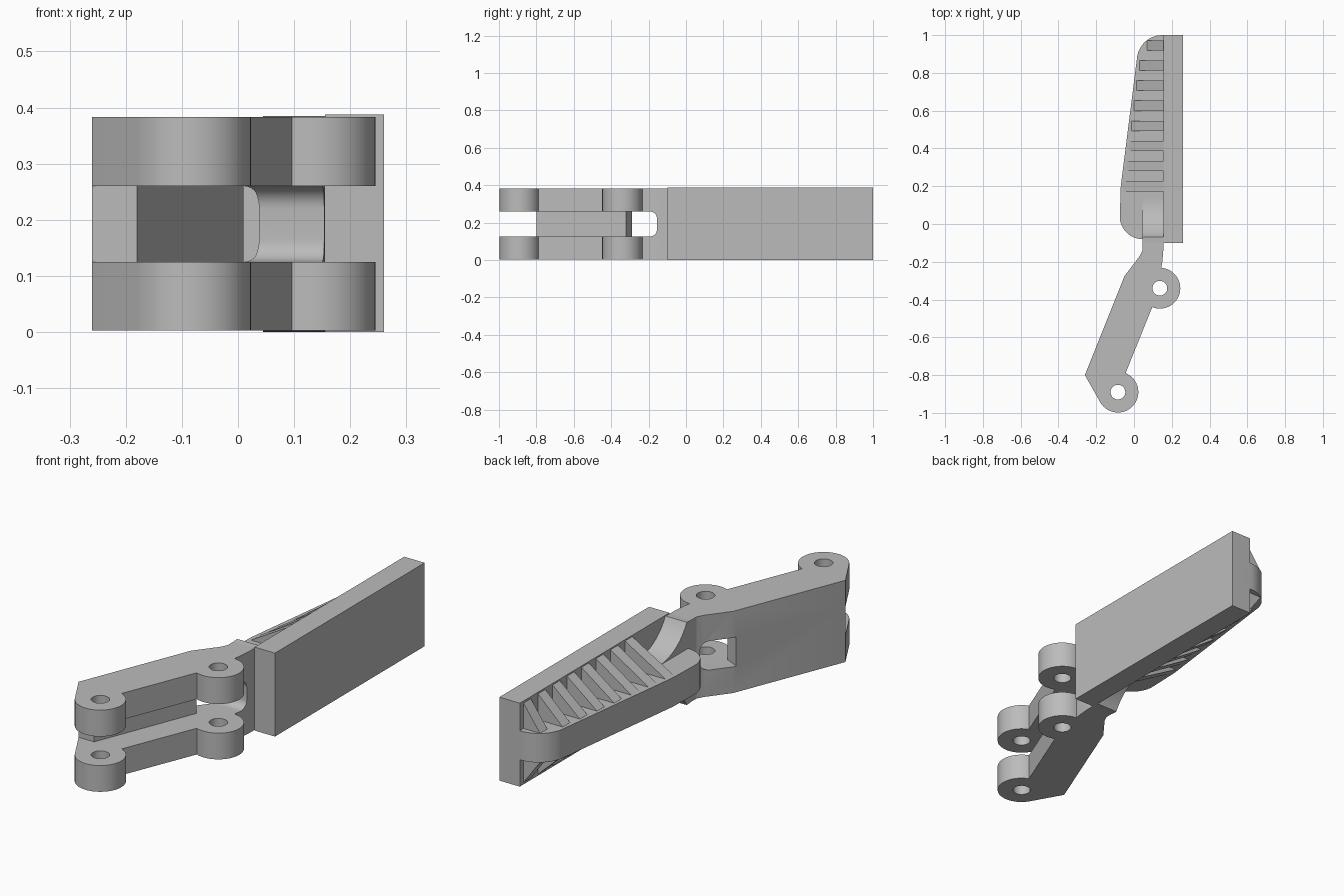
import bpy, bmesh, math

cube = bpy.data.objects.get("Cube")
if cube:
    bpy.data.objects.remove(cube, do_unlink=True)

GREY = (0.5, 0.5, 0.5, 1)
mat = bpy.data.materials.new("plain grey")
mat.use_nodes = True
mat.diffuse_color = GREY
mat.node_tree.nodes["Principled BSDF"].inputs["Base Color"].default_value = GREY

# Shared heights: the central layer lies between LOW and HIGH
TOP, LOW, HIGH = 0.385, 0.125, 0.26


def arc(cx, cy, r, start, end, steps=24):
    angles = [math.radians(start + (end - start) * i / steps) for i in range(steps + 1)]
    return [(cx + r * math.cos(a), cy + r * math.sin(a)) for a in angles]


def prism(name, outline, lo, hi, axis="z", round_y=None, radius=0.04):
    """Extrude a 2D outline along an axis; optionally round the edges at one y."""
    place = {"x": lambda a, b, c: (c, a, b),
             "y": lambda a, b, c: (a, c, b),
             "z": lambda a, b, c: (a, b, c)}[axis]
    bm = bmesh.new()
    lower = [bm.verts.new(place(a, b, lo)) for a, b in outline]
    upper = [bm.verts.new(place(a, b, hi)) for a, b in outline]
    bm.faces.new(lower)
    bm.faces.new(upper)
    for i in range(len(outline)):
        j = (i + 1) % len(outline)
        bm.faces.new((lower[i], lower[j], upper[j], upper[i]))
    bmesh.ops.recalc_face_normals(bm, faces=bm.faces)
    if round_y is not None:
        edges = [e for e in bm.edges
                 if all(abs(v.co.y - round_y) < 1e-4 for v in e.verts)
                 and abs(e.verts[0].co.z - e.verts[1].co.z) < 1e-4]
        bmesh.ops.bevel(bm, geom=edges, offset=radius, segments=8,
                        profile=0.5, affect="EDGES")
    mesh = bpy.data.meshes.new(name)
    bm.to_mesh(mesh)
    bm.free()
    mesh.materials.append(mat)
    obj = bpy.data.objects.new(name, mesh)
    bpy.context.collection.objects.link(obj)
    return obj


def activate(obj):
    bpy.ops.object.select_all(action="DESELECT")
    obj.select_set(True)
    bpy.context.view_layer.objects.active = obj


def cut(obj, cutter):
    cutter.hide_render = True
    mod = obj.modifiers.new("cut", "BOOLEAN")
    mod.operation = "DIFFERENCE"
    mod.solver = "EXACT"
    mod.object = cutter
    activate(obj)
    bpy.ops.object.modifier_apply(modifier=mod.name)
    bpy.data.objects.remove(cutter, do_unlink=True)


def smooth(obj):
    activate(obj)
    bpy.ops.object.shade_smooth_by_angle(angle=math.radians(25))


# Forked arm with two pivot bosses
END_PIVOT, MID_PIVOT = (-0.085, -0.89), (0.137, -0.34)
BOSS, HOLE = 0.108, 0.039
outline = [(-0.26, -0.8)]
outline += arc(*END_PIVOT, BOSS, 210, 428, 40)
outline += arc(*MID_PIVOT, BOSS, 248, 446, 40)
outline += [(0.15, -0.2), (0.155, -0.14), (0.155, -0.09), (0.045, -0.09),
            (0.045, -0.14), (0.03, -0.17), (-0.05, -0.275)]
arm = prism("forked_arm", outline, 0.003, 0.383)

# Central slot, leaving a slanted web and the neck
slot = [(-0.4, -1.1), (0.4, -1.1), (0.4, -0.155), (-0.2, -0.155),
        (-0.2, -0.22), (0.01, -0.32), (-0.18, -0.8), (-0.4, -0.8)]
cut(arm, prism("slot_cutter", slot, LOW, HIGH, round_y=-0.155))
for pivot in (END_PIVOT, MID_PIVOT):
    cut(arm, prism("hole_cutter", arc(*pivot, HOLE, 0, 350, 35), -0.1, 0.5))
smooth(arm)

# Flat backing plate
prism("backing_plate", [(0.155, -0.1), (0.26, -0.1), (0.26, 1), (0.155, 1)], 0, 0.388)

# Curved central core of the jaw
core = [(0.2, 1)] + arc(0.15, 0.865, 0.135, 90, 175)
core += [(-0.07, 0.2)] + arc(0.045, 0.04, 0.12, 180, 270) + [(0.2, -0.08)]
smooth(prism("jaw_core", core, LOW, HIGH))

# Concave transition from the neck down to the core, on both sides
R = 0.2306
upper = arc(0.135, HIGH + R, R, 207.3, 270, 16)
lower = [(y, TOP - z) for y, z in reversed(upper)]
profile = [(-0.1, TOP - 0.002)] + upper + lower + [(-0.1, 0.002)]
smooth(prism("neck_transition", profile, 0.045, 0.16, axis="x"))

# Tapered ribs bracing the plate against the core
for i in range(8):
    y = 0.2 + i * 0.1065
    tip = 0.07 if i == 7 else -0.055 + max(0, y - 0.2) * 0.13
    rib = [(0.16, 0.002), (0.16, TOP), (tip, HIGH), (tip, LOW)]
    prism(f"rib_{i + 1}", rib, y - 0.027, y + 0.027, axis="y")
